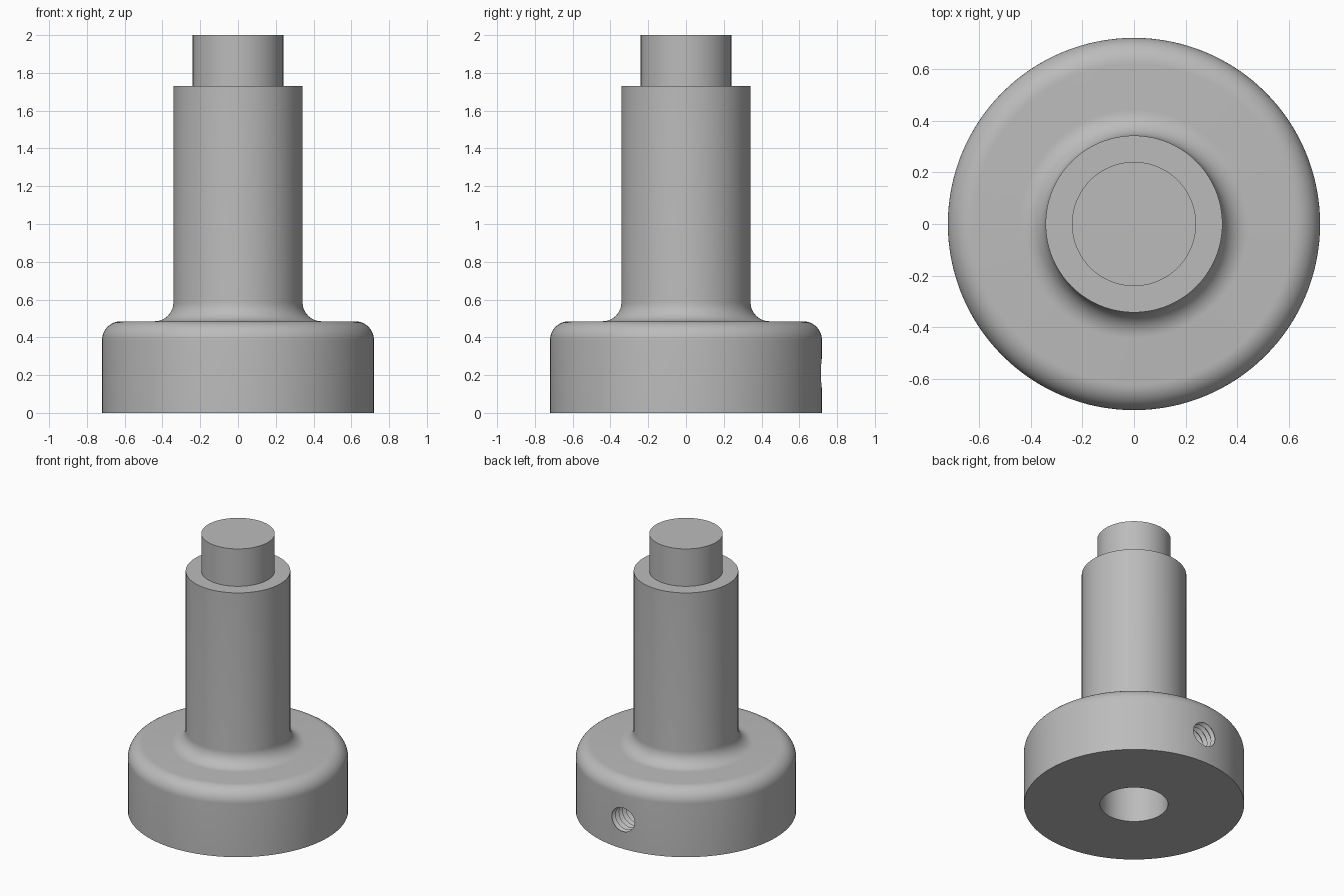
import bpy, bmesh, math
from mathutils import Matrix

if "Cube" in bpy.data.objects:
    bpy.data.objects.remove(bpy.data.objects["Cube"])

# Single plain grey metal
metal = bpy.data.materials.new("grey metal")
metal.use_nodes = True
grey = (0.5, 0.5, 0.5, 1)
metal.diffuse_color = grey
metal.node_tree.nodes["Principled BSDF"].inputs["Base Color"].default_value = grey


def arc(cx, cz, r, start, end, steps=12):
    """Points of a fillet, as (radius, height)."""
    angles = [math.radians(start + (end - start) * i / steps) for i in range(steps + 1)]
    return [(cx + r * math.cos(a), cz + r * math.sin(a)) for a in angles]


def lathe(name, profile, sides):
    """Closed solid turned about z; the profile starts and ends on the axis."""
    bm = bmesh.new()
    rings = []
    for r, z in profile:
        if r == 0:
            rings.append([bm.verts.new((0, 0, z))] * sides)
        else:
            rings.append([bm.verts.new((r * math.cos(math.tau * i / sides),
                                        r * math.sin(math.tau * i / sides), z))
                          for i in range(sides)])
    for low, high in zip(rings, rings[1:]):
        for i in range(sides):
            j = (i + 1) % sides
            corners = dict.fromkeys((low[i], low[j], high[j], high[i]))
            bm.faces.new(list(corners))
    bmesh.ops.recalc_face_normals(bm, faces=bm.faces)
    mesh = bpy.data.meshes.new(name)
    bm.to_mesh(mesh)
    bm.free()
    mesh.materials.append(metal)
    obj = bpy.data.objects.new(name, mesh)
    bpy.context.collection.objects.link(obj)
    return obj


# Stepped post on a rounded flange, with a blind bore underneath
base_r, stem_r, pin_r, bore_r = 0.72, 0.342, 0.24, 0.222
flange_z, fillet = 0.485, 0.1
profile = [(0, 0.48), (bore_r, 0.48), (bore_r, 0), (base_r, 0)]
profile += arc(base_r - fillet, flange_z - fillet, fillet, 0, 90)
profile += arc(stem_r + fillet, flange_z + fillet, fillet, 270, 180)
profile += [(stem_r, 1.73), (pin_r, 1.73), (pin_r, 2), (0, 2)]
post = lathe("stepped_post", profile, 128)

# Threaded set screw hole through the back wall into the bore
pitch, crest, root = 0.04, 0.085, 0.105
thread = [(0, 0.12), (crest, 0.12)]
for i in range(16):
    z = 0.14 + i * pitch
    thread += [(root, z), (crest, z + pitch / 2)]
thread.append((0, thread[-1][1]))
cutter = lathe("screw_hole_cutter", thread, 40)
cutter.data.transform(Matrix.Translation((0, 0, 0.21)) @ Matrix.Rotation(-math.pi / 2, 4, "X"))
cutter.hide_render = True
cutter.hide_viewport = True
cutter.display_type = "WIRE"

cut = post.modifiers.new("screw hole", "BOOLEAN")
cut.operation = "DIFFERENCE"
cut.solver = "EXACT"
cut.object = cutter

# Smooth turned surfaces, sharp edges kept
bpy.context.view_layer.objects.active = post
post.select_set(True)
bpy.ops.object.modifier_apply(modifier=cut.name)
bpy.ops.object.shade_smooth_by_angle(angle=math.radians(30))
bpy.data.objects.remove(cutter)
